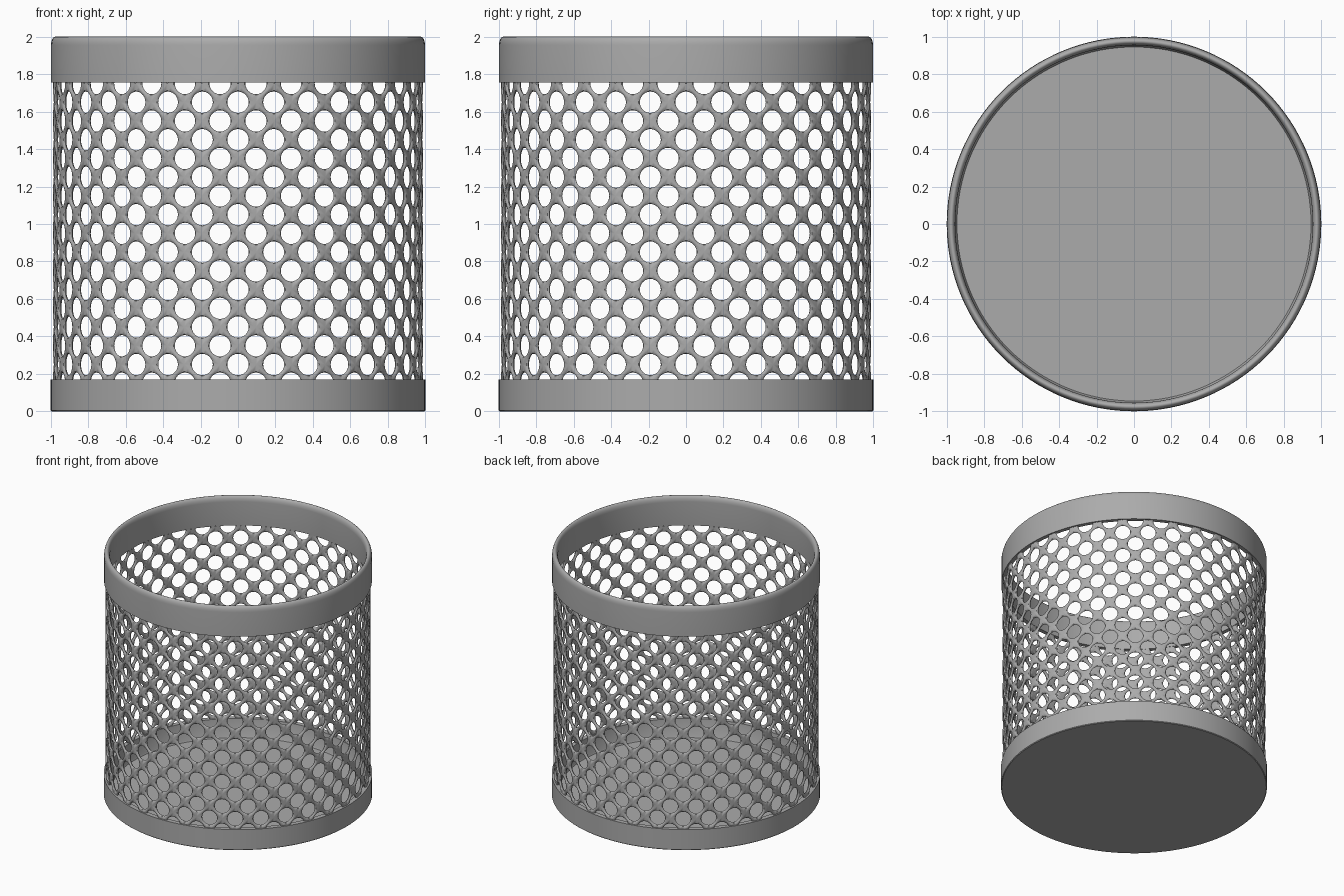
import bpy, bmesh, math

if "Cube" in bpy.data.objects:
    bpy.data.objects.remove(bpy.data.objects["Cube"])

COLS = 32                 # holes around the basket
ROW_STEP = 0.1            # height between staggered rows
ROW_Z0, ROWS = 0.15, 17
SEG = 24                  # segments per hole
R_WALL, HALF_T = 0.977, 0.011
HOLE_R = 0.057

# Dark grey painted metal
metal = bpy.data.materials.new("dark_grey_metal")
metal.diffuse_color = (0.41, 0.41, 0.41, 1)
metal.use_nodes = True
metal.node_tree.nodes["Principled BSDF"].inputs["Base Color"].default_value = metal.diffuse_color


def finish(name, bm, angle):
    bmesh.ops.remove_doubles(bm, verts=bm.verts, dist=0.0004)
    bmesh.ops.recalc_face_normals(bm, faces=bm.faces)
    me = bpy.data.meshes.new(name)
    bm.to_mesh(me)
    bm.free()
    me.materials.append(metal)
    ob = bpy.data.objects.new(name, me)
    bpy.context.collection.objects.link(ob)
    bpy.ops.object.select_all(action='DESELECT')
    ob.select_set(True)
    bpy.context.view_layer.objects.active = ob
    bpy.ops.object.shade_smooth_by_angle(angle=math.radians(angle))
    return ob


def lathe(name, profile, closed=False, steps=128):
    bm = bmesh.new()
    vs = [bm.verts.new((r, 0, z)) for r, z in profile]
    pairs = list(zip(vs, vs[1:])) + ([(vs[-1], vs[0])] if closed else [])
    es = [bm.edges.new(p) for p in pairs]
    bmesh.ops.spin(bm, geom=vs + es, cent=(0, 0, 0), axis=(0, 0, 1),
                   angle=2 * math.pi, steps=steps)
    return finish(name, bm, 35)


# Perforated wall: diamond tiles, each with a rounded-edge round hole
bm = bmesh.new()
half_a = math.pi / COLS


def wall_point(a, z, r):
    return bm.verts.new((r * math.sin(a), -r * math.cos(a), z))


for row in range(ROWS):
    z0 = ROW_Z0 + row * ROW_STEP
    for col in range(COLS):
        a0 = (2 * col + (row + 1) % 2) * half_a
        rings = [[] for _ in range(5)]
        for k in range(SEG):
            c, s = math.cos(2 * math.pi * k / SEG), math.sin(2 * math.pi * k / SEG)
            d = 1 / (abs(c) + abs(s))
            tile = (a0 + half_a * c * d, z0 + ROW_STEP * s * d)
            lip, hole = [(a0 + h * c / R_WALL, z0 + h * s) for h in (HOLE_R + 0.005, HOLE_R)]
            for ring, (a, z), off in zip(rings, (tile, lip, hole, lip, tile),
                                         (1, 0.75, 0, -0.75, -1)):
                ring.append(wall_point(a, z, R_WALL + HALF_T * off))
        for r1, r2 in zip(rings, rings[1:]):
            for k in range(SEG):
                n = (k + 1) % SEG
                bm.faces.new((r1[k], r1[n], r2[n], r2[k]))
finish("perforated_wall", bm, 50)

# Base: floor plate with a raised outer band
lathe("base", [(0, 0), (0.995, 0), (1.0, 0.005), (1.0, 0.17), (0.962, 0.17),
               (0.95, 0.03), (0.945, 0.02), (0, 0.02)])

# Top rim: band with a rounded upper edge, inner side meeting the wall
arc = [(0.976 + 0.022 * math.cos(t), 1.955 + 0.045 * math.sin(t))
       for t in [math.pi * i / 12 for i in range(13)]]
lathe("top_rim", [(0.965, 1.755), (0.998, 1.755)] + arc, closed=True)
